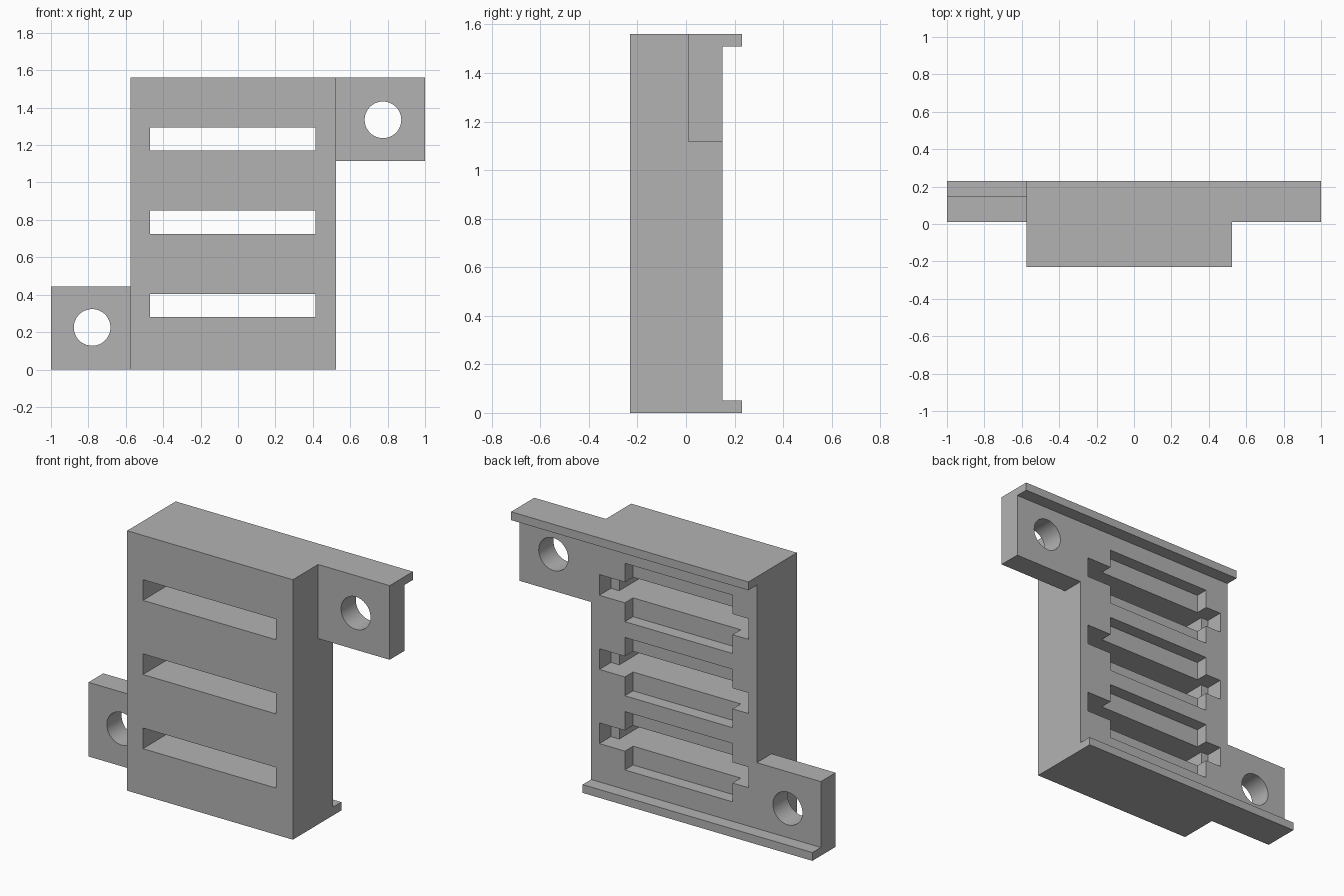
import bpy
import math

cube = bpy.data.objects.get("Cube")
if cube:
    bpy.data.objects.remove(cube, do_unlink=True)

grey = bpy.data.materials.new("matte grey")
grey.use_nodes = True
GREY = (0.45, 0.45, 0.45, 1)
grey.diffuse_color = GREY
grey.node_tree.nodes["Principled BSDF"].inputs["Base Color"].default_value = GREY


def box(name, xs, ys, zs):
    """Box given by its extents along each axis."""
    spans = (xs, ys, zs)
    bpy.ops.mesh.primitive_cube_add(size=1, location=[sum(s) / 2 for s in spans])
    ob = bpy.context.object
    ob.name = name
    ob.scale = [s[1] - s[0] for s in spans]
    bpy.ops.object.transform_apply(location=True, rotation=False, scale=True)
    ob.data.materials.append(grey)
    return ob


def bore(name, x, z):
    """Cylinder along y for a screw hole."""
    bpy.ops.mesh.primitive_cylinder_add(vertices=48, radius=0.098, depth=1,
                                        location=(x, 0, z), rotation=(math.pi / 2, 0, 0))
    ob = bpy.context.object
    ob.name = name
    ob.data.materials.append(grey)
    return ob


def combine(target, other, operation):
    """Apply a boolean and discard the tool object."""
    other.hide_render = True
    mod = target.modifiers.new("combine", 'BOOLEAN')
    mod.operation = operation
    mod.solver = 'EXACT'
    mod.object = other
    bpy.context.view_layer.objects.active = target
    bpy.ops.object.modifier_apply(modifier=mod.name)
    bpy.data.objects.remove(other, do_unlink=True)


LEFT, RIGHT = -0.575, 0.525
FRONT, EAR, BACK, LIP = -0.23, 0.01, 0.15, 0.23
TOP, EAR_H, LIP_H = 1.56, 0.445, 0.05

# Main block, mounting ears and rear lips
bracket = box("slotted_bracket", (LEFT, RIGHT), (FRONT, BACK), (0, TOP))
for part in (
    box("lower_ear", (-1, LEFT + 0.1), (EAR, BACK), (0, EAR_H)),
    box("upper_ear", (RIGHT - 0.1, 1), (EAR, BACK), (TOP - EAR_H, TOP)),
    box("lower_lip", (-1, RIGHT), (BACK - 0.05, LIP), (0, LIP_H)),
    box("upper_lip", (LEFT, 1), (BACK - 0.05, LIP), (TOP - LIP_H, TOP)),
):
    combine(bracket, part, 'UNION')

# Screw holes
combine(bracket, bore("lower_hole", -0.78, 0.225), 'DIFFERENCE')
combine(bracket, bore("upper_hole", 0.775, 1.335), 'DIFFERENCE')

# Through slots, each with a wide and a tall recess at the back
for i in range(3):
    z = 0.342 + i * 0.445
    for name, xs, y, half in (
        ("slot", (-0.47, 0.415), -0.5, 0.062),
        ("wide_recess", (-0.52, 0.47), BACK - 0.11, 0.062),
        ("tall_recess", (-0.414, 0.301), BACK - 0.078, 0.175),
    ):
        combine(bracket, box(name, xs, (y, 0.5), (z - half, z + half)), 'DIFFERENCE')

# Smooth bores with crisp edges elsewhere
bpy.ops.object.select_all(action='DESELECT')
bracket.select_set(True)
bpy.context.view_layer.objects.active = bracket
bpy.ops.object.shade_smooth_by_angle(angle=math.radians(30))
